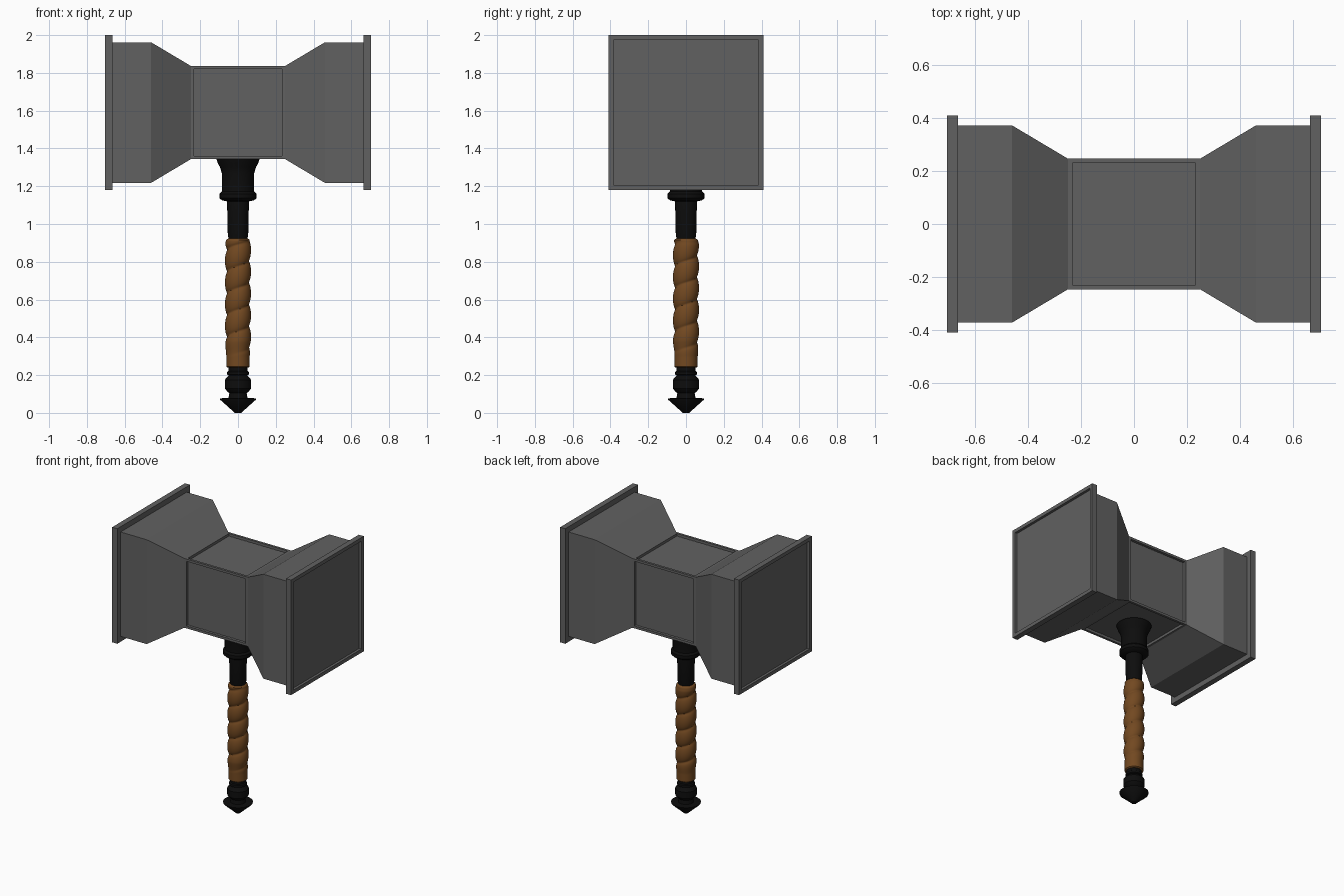
import bpy, bmesh, math

if "Cube" in bpy.data.objects:
    bpy.data.objects.remove(bpy.data.objects["Cube"])


def material(name, rgb):
    m = bpy.data.materials.new(name)
    m.diffuse_color = (*rgb, 1)
    m.use_nodes = True
    m.node_tree.nodes["Principled BSDF"].inputs["Base Color"].default_value = m.diffuse_color
    return m


STEEL = material("grey steel", (0.12, 0.12, 0.12))
IRON = material("black iron", (0.004, 0.004, 0.004))
LEATHER = material("brown leather", (0.17, 0.066, 0.015))


def finish(bm, name, mat, smooth=None):
    bmesh.ops.recalc_face_normals(bm, faces=bm.faces)
    me = bpy.data.meshes.new(name)
    bm.to_mesh(me)
    bm.free()
    me.materials.append(mat)
    ob = bpy.data.objects.new(name, me)
    bpy.context.collection.objects.link(ob)
    if smooth:
        bpy.ops.object.select_all(action='DESELECT')
        ob.select_set(True)
        bpy.context.view_layer.objects.active = ob
        bpy.ops.object.shade_smooth_by_angle(angle=math.radians(smooth))
    return ob


def skin(bm, rings):
    """Bridge successive vertex rings and cap both ends."""
    n = len(rings[0])
    for a, b in zip(rings, rings[1:]):
        for i in range(n):
            bm.faces.new((a[i], a[(i + 1) % n], b[(i + 1) % n], b[i]))
    bm.faces.new(rings[0])
    bm.faces.new(rings[-1])


def turned(name, profile, mat, sides=24, smooth=35, bump=lambda a, z: 0):
    bm = bmesh.new()
    rings = []
    for z, r in profile:
        ring = []
        for i in range(sides):
            a = math.tau * i / sides
            q = r + bump(a, z)
            ring.append(bm.verts.new((q * math.cos(a), q * math.sin(a), z)))
        rings.append(ring)
    skin(bm, rings)
    return finish(bm, name, mat, smooth)


# Hammer head: square sections along x, mirrored
half = [(0.705, 0.41), (0.665, 0.41), (0.665, 0.372), (0.46, 0.372), (0.25, 0.247)]
sections = [(-x, h) for x, h in half] + half[::-1]
bm = bmesh.new()
rings = [[bm.verts.new((x, sy * h, 1.59 + sz * h))
          for sy, sz in ((-1, -1), (1, -1), (1, 1), (-1, 1))] for x, h in sections]
skin(bm, rings)
bmesh.ops.recalc_face_normals(bm, faces=bm.faces)


# Recessed panels on the striking faces and around the waist
def recess(faces, rim, depth):
    bmesh.ops.inset_individual(bm, faces=faces, thickness=rim)
    bmesh.ops.inset_individual(bm, faces=faces, thickness=0.0005, depth=-depth)


ends = [f for f in bm.faces if abs(f.calc_center_median().x) > 0.7]
waist = [f for f in bm.faces if abs(f.calc_center_median().x) < 0.01]
recess(ends, 0.036, 0.018)
recess(waist, 0.024, 0.018)
finish(bm, "hammer_head", STEEL)

# Collar joining the head to the shaft
turned("collar", [(0.90, 0.05), (0.93, 0.051), (0.94, 0.054), (1.12, 0.058),
                  (1.125, 0.085), (1.137, 0.098), (1.16, 0.098), (1.172, 0.086),
                  (1.27, 0.086), (1.30, 0.095), (1.325, 0.108), (1.35, 0.116)], IRON)


# Leather grip: spiral wrap, fading to a plain sleeve at the bottom
def wrap(a, z):
    t = z / 0.115 - a / math.tau
    w = min(1, max(0, (z - 0.30) / 0.08)) * min(1, max(0, (0.92 - z) / 0.03))
    return w * (0.016 * math.sqrt(abs(math.sin(math.pi * t))) - 0.009)


z0, z1, n = 0.245, 0.915, 110
grip = [(0.24, 0.056)] + [(z0 + (z1 - z0) * i / n, 0.062) for i in range(n + 1)] + [(0.922, 0.054)]
turned("grip", grip, LEATHER, sides=32, smooth=50, bump=wrap)

# Pommel with a ring, a bulge and a pointed cap
turned("pommel", [(0.0, 0.018), (0.012, 0.03), (0.07, 0.095), (0.077, 0.097),
                  (0.079, 0.05), (0.105, 0.046), (0.112, 0.056), (0.13, 0.07),
                  (0.175, 0.07), (0.192, 0.056), (0.198, 0.048), (0.202, 0.057),
                  (0.217, 0.057), (0.222, 0.05), (0.25, 0.05)], IRON)
